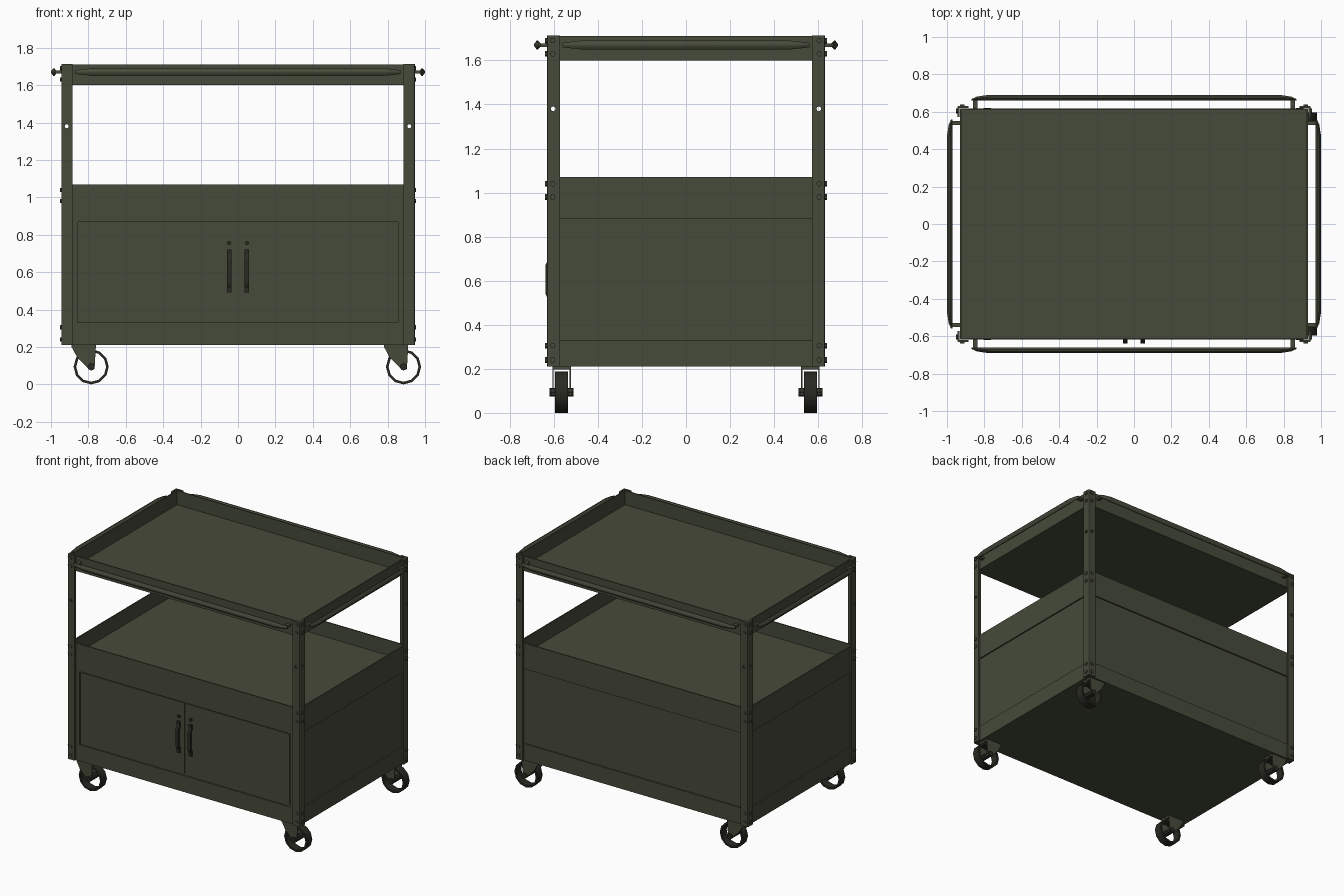
import bpy, bmesh, math
from mathutils import Matrix, Vector

if "Cube" in bpy.data.objects:
    bpy.data.objects.remove(bpy.data.objects["Cube"], do_unlink=True)


def material(name, rgb):
    m = bpy.data.materials.new(name)
    m.use_nodes = True
    m.diffuse_color = (*rgb, 1)
    m.node_tree.nodes["Principled BSDF"].inputs["Base Color"].default_value = (*rgb, 1)
    return m


OLIVE = material("olive_paint", (0.061, 0.069, 0.042))
DARK = material("dark_olive", (0.022, 0.023, 0.016))


def finish(name, bm, mat=OLIVE, smooth=False):
    bmesh.ops.recalc_face_normals(bm, faces=bm.faces)
    me = bpy.data.meshes.new(name)
    bm.to_mesh(me)
    bm.free()
    me.materials.append(mat)
    ob = bpy.data.objects.new(name, me)
    bpy.context.collection.objects.link(ob)
    if smooth:
        bpy.ops.object.select_all(action='DESELECT')
        bpy.context.view_layer.objects.active = ob
        ob.select_set(True)
        bpy.ops.object.shade_smooth_by_angle(angle=math.radians(40))
    return ob


def add_box(bm, lo, hi):
    lo, hi = Vector(lo), Vector(hi)
    mat = Matrix.Translation((lo + hi) / 2) @ Matrix.Diagonal((*(hi - lo), 1))
    bmesh.ops.create_cube(bm, size=1, matrix=mat)


def box(name, lo, hi, mat=OLIVE):
    bm = bmesh.new()
    add_box(bm, lo, hi)
    return finish(name, bm, mat)


def add_cylinder(bm, centre, radius, depth, axis, sides=8):
    rot = Vector((0, 0, 1)).rotation_difference(Vector(axis)).to_matrix().to_4x4()
    bmesh.ops.create_cone(bm, cap_ends=True, segments=sides, radius1=radius, radius2=radius,
                          depth=depth, matrix=Matrix.Translation(centre) @ rot)


def add_prism(bm, pts, offset):
    f = bm.faces.new([bm.verts.new(p) for p in pts])
    ext = bmesh.ops.extrude_face_region(bm, geom=[f])["geom"]
    bmesh.ops.translate(bm, vec=offset, verts=[v for v in ext if isinstance(v, bmesh.types.BMVert)])


def apply_modifier(ob, kind, **settings):
    mod = ob.modifiers.new(kind.title(), kind)
    for key, value in settings.items():
        setattr(mod, key, value)
    bpy.ops.object.select_all(action='DESELECT')
    bpy.context.view_layer.objects.active = ob
    ob.select_set(True)
    bpy.ops.object.modifier_apply(modifier=mod.name)


def tray(name, hx, hy, z0, z1):
    bm = bmesh.new()
    add_box(bm, (-hx, -hy, z0), (hx, hy, z1))
    bm.faces.ensure_lookup_table()
    bmesh.ops.delete(bm, geom=[max(bm.faces, key=lambda f: f.calc_center_median().z)], context='FACES')
    ob = finish(name, bm)
    apply_modifier(ob, 'SOLIDIFY', thickness=0.012, offset=-1)


# Trays and cabinet body
HX, HY = 0.93, 0.618
tray("top_tray", HX, HY, 1.60, 1.71)
tray("middle_tray", HX, HY, 0.88, 1.07)
box("middle_shelf", (-HX + 0.01, -HY + 0.01, 0.95), (HX - 0.01, HY - 0.01, 0.96))
box("cabinet_body", (-HX + 0.01, -HY + 0.01, 0.32), (HX - 0.01, HY - 0.01, 0.89))
box("bottom_skirt", (-HX, -HY, 0.21), (HX, HY, 0.33))

# Front frame around the doors
bm = bmesh.new()
for s in (-1, 1):
    add_box(bm, (s * HX, -HY, 0.33), (s * 0.855, -HY + 0.02, 0.88))
add_box(bm, (-0.855, -HY, 0.868), (0.855, -HY + 0.02, 0.88))
finish("door_frame", bm)

for s, side in ((1, "left"), (-1, "right")):
    # Doors with lock and pull handle
    box(side + "_door", (s * 0.006, -HY + 0.004, 0.342), (s * 0.848, -HY + 0.015, 0.862))
    x = s * 0.048
    bm = bmesh.new()
    add_cylinder(bm, (x, -HY, 0.755), 0.011, 0.016, (0, 1, 0))
    for z in (0.51, 0.70):
        add_box(bm, (x - 0.012, -HY - 0.008, z - 0.02), (x + 0.012, -HY + 0.01, z + 0.02))
    arch = [(0.50, 0.0), (0.54, 0.02), (0.67, 0.02), (0.71, 0.0), (0.70, -0.006),
            (0.66, 0.01), (0.55, 0.01), (0.51, -0.006)]
    add_prism(bm, [(x - 0.012, -HY - d, z) for z, d in arch], (0.024, 0, 0))
    finish(side + "_door_handle", bm, DARK)

# Drill cutter for the corner posts
bm = bmesh.new()
for s in (-1, 1):
    add_cylinder(bm, (s * 0.916, 0, 1.38), 0.011, 3, (0, 1, 0))
cut_y = finish("drill_along_y", bm)
bm = bmesh.new()
for s in (-1, 1):
    add_cylinder(bm, (0, s * 0.603, 1.38), 0.011, 3, (1, 0, 0))
cut_x = finish("drill_along_x", bm)

# Angle-iron posts with bolts
for sx, a in ((1, "left"), (-1, "right")):
    for sy, b in ((-1, "front"), (1, "back")):
        X, Y, W, T, R = 0.945, 0.632, 0.06, 0.012, 0.008
        section = [(X - W, Y), (X - R, Y), (X - R / 3, Y - R / 3), (X, Y - R), (X, Y - W),
                   (X - T, Y - W), (X - T, Y - T), (X - W, Y - T)]
        bm = bmesh.new()
        add_prism(bm, [(sx * p, sy * q, 0.21) for p, q in section], (0, 0, 1.503))
        post = finish(f"{b}_{a}_post", bm)
        for cutter in (cut_x, cut_y):
            apply_modifier(post, 'BOOLEAN', object=cutter, operation='DIFFERENCE', solver='EXACT')
        bm = bmesh.new()
        for z in (0.24, 0.305, 0.98, 1.04, 1.63, 1.69):
            add_cylinder(bm, (sx * 0.918, sy * Y, z), 0.013, 0.014, (0, 1, 0), 6)
            add_cylinder(bm, (sx * X, sy * 0.605, z), 0.013, 0.014, (1, 0, 0), 6)
        finish(f"{b}_{a}_bolts", bm)
for cutter in (cut_x, cut_y):
    bpy.data.objects.remove(cutter, do_unlink=True)


# Grab rails on all four sides of the top tray
def rail(name, half, wall, dist, turn):
    bm = bmesh.new()
    rings = []
    for x, k in ((-half, 0.25), (-half + 0.03, 0.7), (-half + 0.09, 1),
                 (half - 0.09, 1), (half - 0.03, 0.7), (half, 0.25)):
        prof = ((0, 0.007), (0.012, 0.02), (0.018, 0.02), (0.03, 0.004),
                (0.03, -0.004), (0.018, -0.02), (0.012, -0.02), (0, -0.007))
        rings.append([bm.verts.new((x, -dist - d * k, 1.67 + h * max(k, 0.5))) for d, h in prof])
    for r, q in zip(rings, rings[1:]):
        for i in range(len(r)):
            j = (i + 1) % len(r)
            bm.faces.new((r[i], r[j], q[j], q[i]))
    bm.faces.new(rings[0])
    bm.faces.new(rings[-1])
    for s in (-1, 1):
        x = s * (half - 0.02)
        add_box(bm, (x - 0.012, -dist - 0.006, 1.662), (x + 0.012, -wall, 1.678))
    bm.transform(Matrix.Rotation(math.radians(turn), 4, 'Z'))
    finish(name, bm, OLIVE, True)


rail("front_rail", 0.87, HY, 0.66, 0)
rail("back_rail", 0.87, HY, 0.66, 180)
rail("left_rail", 0.56, HX, 0.97, 90)
rail("right_rail", 0.56, HX, 0.97, -90)

# Swivel casters, all trailing the same way
for x, a in ((0.885, "left"), (-0.785, "right")):
    for y, b in ((-0.565, "front"), (0.565, "back")):
        hub = Vector((x, y, 0.094))
        bm = bmesh.new()
        n = 12
        loops = []
        for radius, side in ((0.094, -0.03), (0.094, 0.03), (0.08, 0.03), (0.08, -0.03)):
            loops.append([bm.verts.new(hub + Vector((radius * math.sin(i * math.tau / n), side,
                                                     -radius * math.cos(i * math.tau / n))))
                          for i in range(n)])
        for r, q in zip(loops, loops[1:] + loops[:1]):
            for i in range(n):
                bm.faces.new((r[i], r[(i + 1) % n], q[(i + 1) % n], q[i]))
        finish(f"{b}_{a}_wheel", bm, DARK, True)
        bm = bmesh.new()
        add_cylinder(bm, hub, 0.02, 0.11, (0, 1, 0))
        finish(f"{b}_{a}_axle", bm, DARK)
        bm = bmesh.new()
        plate = [(-0.105, 0.108), (0.025, 0.108), (0.018, -0.012), (-0.012, -0.012), (-0.075, 0.05)]
        for s in (-1, 1):
            add_prism(bm, [hub + Vector((p, s * 0.036, q)) for p, q in plate], (0, s * 0.006, 0))
        add_box(bm, hub + Vector((-0.105, -0.042, 0.102)), hub + Vector((0.025, 0.042, 0.117)))
        finish(f"{b}_{a}_fork", bm)
